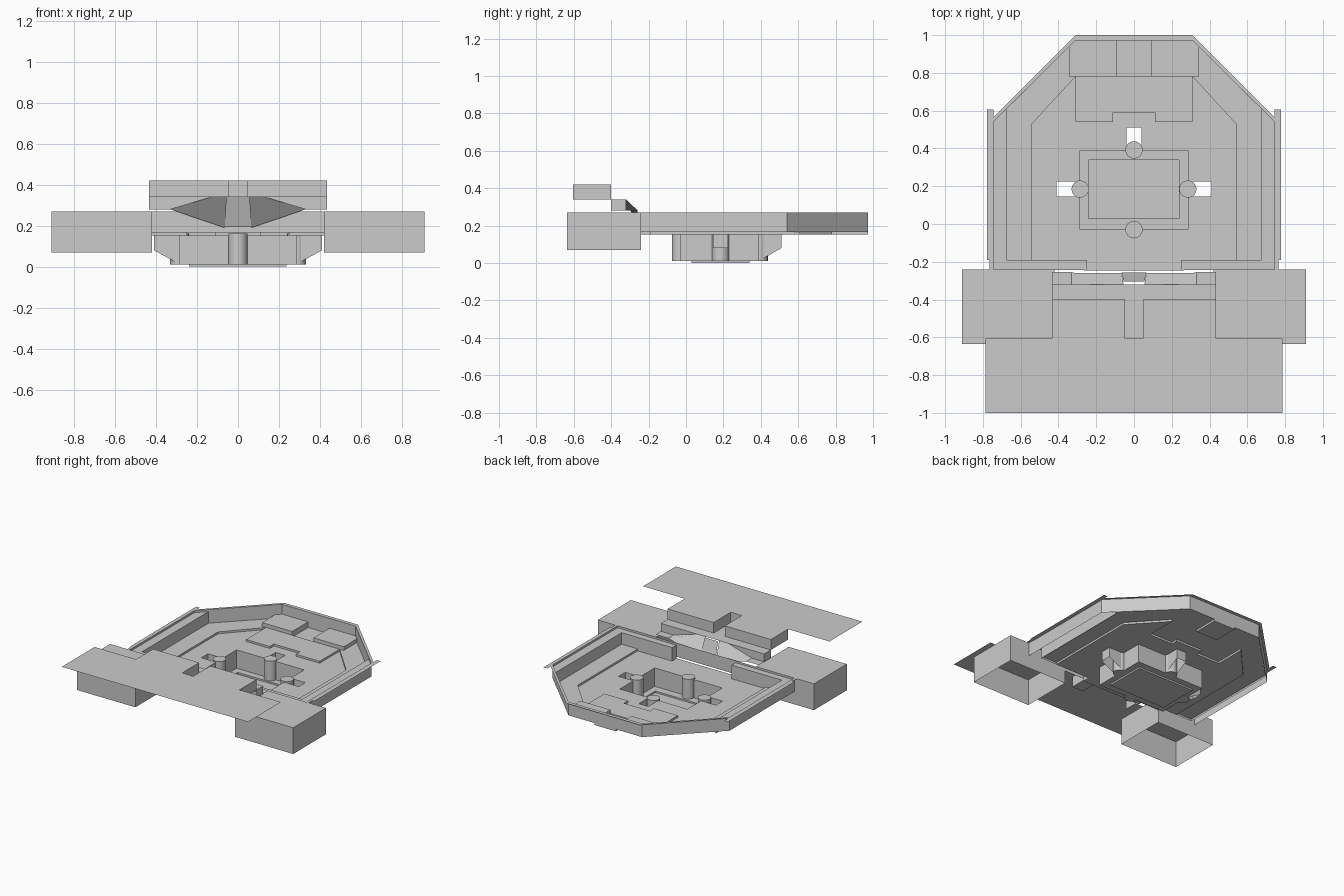
import bpy, bmesh

if "Cube" in bpy.data.objects:
    bpy.data.objects.remove(bpy.data.objects["Cube"])


def finish(name, bm):
    bmesh.ops.recalc_face_normals(bm, faces=bm.faces)
    me = bpy.data.meshes.new(name)
    bm.to_mesh(me)
    bm.free()
    ob = bpy.data.objects.new(name, me)
    bpy.context.collection.objects.link(ob)
    return ob


def sheet(name, z, *loops):
    """Flat sheet; loops after the first are holes."""
    bm = bmesh.new()
    edges = []
    for loop in loops:
        vs = [bm.verts.new((x, y, z)) for x, y in loop]
        edges += [bm.edges.new((vs[i - 1], vs[i])) for i in range(len(vs))]
    if len(loops) == 1:
        bm.faces.new(vs)
    else:
        bmesh.ops.triangle_fill(bm, use_beauty=True, edges=edges)
        bmesh.ops.dissolve_limit(bm, angle_limit=0.01, verts=bm.verts, edges=bm.edges)
    return finish(name, bm)


def wall(name, pts, z0, z1, closed=True):
    """Vertical sheet along a path."""
    bm = bmesh.new()
    lo = [bm.verts.new((x, y, z0)) for x, y in pts]
    hi = [bm.verts.new((x, y, z1)) for x, y in pts]
    for i in range(0 if closed else 1, len(pts)):
        bm.faces.new((lo[i - 1], lo[i], hi[i], hi[i - 1]))
    return finish(name, bm)


def poly(name, *faces):
    bm = bmesh.new()
    for f in faces:
        bm.faces.new([bm.verts.new(p) for p in f])
    return finish(name, bm)


def mir(half):
    """Close a right-hand path with its left-hand mirror image."""
    return half + [(-x, y) for x, y in reversed(half)]


def rect(x0, x1, y0, y1):
    return [(x0, y0), (x1, y0), (x1, y1), (x0, y1)]


RIM, LEDGE, UP, LOW = 0.27, 0.255, 0.167, 0.152

# outer wall with a flat flange around its top
outer = mir([(0.765, -0.24), (0.765, 0.545), (0.31, 1.0)])
inner = mir([(0.745, -0.24), (0.745, 0.54), (0.31, 0.972)])
wall("outer_wall", inner, UP, RIM)
ring = [(0.745, -0.24), (0.765, -0.24), (0.765, 0.545), (0.31, 1.0)]
sheet("rim_flange", RIM, mir(ring) + [(-0.745, -0.24), (-0.745, 0.54), (-0.31, 0.972),
                                      (0.31, 0.972), (0.745, 0.54)])

# raised outer floor, stepping down to the inner floor
step = [(-0.54, -0.19), (-0.54, 0.53), (-0.31, 0.78), (-0.31, 0.54), (-0.11, 0.54), (-0.11, 0.59)]
step = step + [(-x, y) for x, y in reversed(step)]
outside = mir([(0.675, -0.19), (0.675, 0.609), (0.31, 0.972), (0.09, 0.972), (0.09, 0.78)])
sheet("upper_floor", UP, outside + step)
wall("floor_step", step, LOW, UP, False)
sheet("rear_passage_floor", LOW, rect(-0.09, 0.09, 0.78, 0.972))
wall("rear_passage_sides", rect(-0.09, 0.09, 0.78, 0.972), LOW, UP)

# sunken pit with three open slots
pit = [(0.285, -0.03), (0.285, 0.145), (0.41, 0.145), (0.41, 0.225), (0.285, 0.225),
       (0.285, 0.39), (0.04, 0.39), (0.04, 0.51)]
cross = mir(pit)
sheet("inner_floor", LOW, mir([(0.25, -0.245), (0.25, -0.19)]) [:2] + step[::-1]
      + [(-0.25, -0.19), (-0.25, -0.245)], cross)
B = 0.012
for s in (1, -1):
    x = 0.285 * s
    wall("pit_side", [(x, -0.03), (x, 0.145)], B, LOW, False)
    wall("pit_side", [(x, 0.225), (x, 0.39)], B, LOW, False)
    wall("pit_back", [(x, 0.39), (0.04 * s, 0.39)], B, LOW, False)
wall("pit_front", [(-0.285, -0.03), (0.285, -0.03)], B, LOW, False)
sheet("pit_border", B, rect(-0.285, 0.285, -0.03, 0.39), rect(-0.24, 0.237, 0.03, 0.34))
wall("pit_floor_edge", rect(-0.24, 0.237, 0.03, 0.34), 0, B)
sheet("pit_floor", 0, rect(-0.24, 0.237, 0.03, 0.34))


def slot(origin, d, reach):
    """Slot cheeks with a slanted lower edge, and an end wall."""
    ox, oy = origin
    prof = [(0, LOW), (reach, LOW), (reach, 0.08), (0.022, 0.024), (0.022, B), (0, B)]
    at = lambda a, side, z: (ox + d[0] * a - d[1] * side, oy + d[1] * a + d[0] * side, z)
    cheeks = [[at(a, w, z) for a, z in prof] for w in (-0.04, 0.04)]
    end = [at(reach, w, z) for w, z in ((-0.04, 0.08), (0.04, 0.08), (0.04, LOW), (-0.04, LOW))]
    poly("slot_walls", *cheeks, end)


slot((0.285, 0.185), (1, 0), 0.125)
slot((-0.285, 0.185), (-1, 0), 0.125)
slot((0, 0.39), (0, 1), 0.12)

# round posts at the middle of each pit side
for x, y in ((0, 0.392), (0, -0.03), (0.285, 0.185), (-0.285, 0.185)):
    bpy.ops.mesh.primitive_cylinder_add(vertices=16, radius=0.046, depth=0.15, location=(x, y, 0.087))
    bpy.context.object.name = "pit_post"
    bpy.ops.object.shade_smooth_by_angle()

for s in (1, -1):
    m = lambda pts: [(x * s, y) for x, y in pts]
    # thick ledge along the side and front walls, open underneath
    sheet("side_ledge", LEDGE, m([(0.25, -0.245), (0.745, -0.24), (0.745, 0.54),
                                  (0.675, 0.609), (0.675, -0.19), (0.25, -0.19)]))
    wall("ledge_face", m([(0.675, 0.609), (0.675, -0.19), (0.25, -0.19), (0.25, -0.245)]),
         LOW, LEDGE, False)
    sheet("side_strip", RIM - 0.003, m(rect(0.745, 0.777, -0.19, 0.605)))
    # low rear platform
    plat = m([(0.09, 0.78), (0.345, 0.78), (0.345, 0.937), (0.31, 0.972), (0.09, 0.972)])
    sheet("rear_platform", 0.195, plat)
    wall("rear_platform_sides", plat, UP, 0.195)
    # front blocks, open at the bottom
    blk = m(rect(0.42, 0.91, -0.635, -0.24))
    sheet("front_block_top", RIM, blk)
    wall("front_block_sides", blk, 0.07, RIM)
    # entrance roof steps
    wall("roof_riser", m([(0.435, -0.605), (0.435, -0.4), (0.047, -0.4), (0.047, -0.605)]),
         0.34, 0.42, False)
    wall("mid_riser", m([(0.435, -0.4), (0.435, -0.32), (0.33, -0.32)]), 0.28, 0.34, False)
    poly("mid_riser_taper", [(0.33 * s, -0.32, 0.28), (0.33 * s, -0.32, 0.34), (0.13 * s, -0.32, 0.34)])
    sheet("low_tread", 0.28, m(rect(0.33, 0.435, -0.32, -0.255)))
    # sloping wings dipping to the middle
    poly("entrance_wing", [(0.33 * s, -0.32, 0.28), (0.13 * s, -0.32, 0.34),
                           (0.055 * s, -0.32, 0.34), (0.065 * s, -0.26, 0.19),
                           (0.33 * s, -0.258, 0.28)])

# centre of the entrance
poly("entrance_center", [(-0.055, -0.305, 0.34), (0.055, -0.305, 0.34),
                         (0.065, -0.258, 0.195), (-0.065, -0.258, 0.195)])
sheet("mid_tread", 0.34, rect(-0.435, 0.435, -0.4, -0.32))
sheet("notch_floor", 0.34, rect(-0.047, 0.047, -0.605, -0.4))
wall("notch_end", [(-0.047, -0.605), (0.047, -0.605)], 0.34, 0.42, False)

# large flat front roof
sheet("front_roof", 0.42, mir([(0.785, -1.0), (0.785, -0.605), (0.435, -0.605), (0.435, -0.4),
                               (0.047, -0.4), (0.047, -0.605)]))
